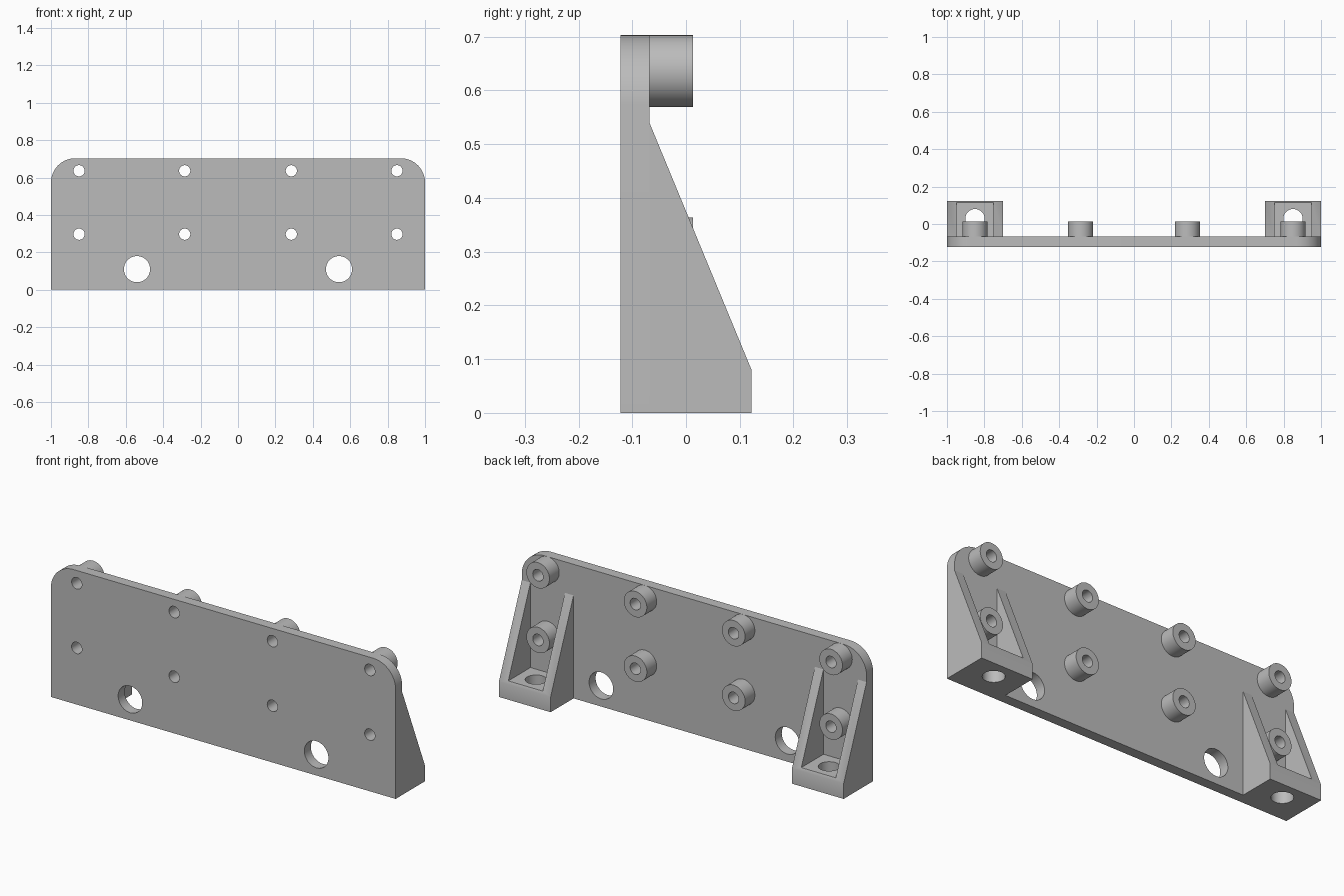
import bpy
import bmesh
from math import sin, cos, pi, radians
from mathutils import Vector

cube = bpy.data.objects.get("Cube")
if cube:
    bpy.data.objects.remove(cube, do_unlink=True)

# One plain grey for the whole bracket
grey = bpy.data.materials.new("plain grey")
grey.use_nodes = True
COLOUR = (0.5, 0.5, 0.5, 1)
grey.diffuse_color = COLOUR
grey.node_tree.nodes["Principled BSDF"].inputs["Base Color"].default_value = COLOUR

FRONT, BACK, REAR = -0.122, -0.068, 0.122   # plate front, plate back, foot rear
HEIGHT, CORNER = 0.703, 0.13
HOLE, BOSS, PORT = 0.03, 0.067, 0.07
BOSS_X = (-0.85, -0.285, 0.285, 0.85)
BOSS_Z = (0.297, 0.636)

# Maps profile coordinates (u, v) and depth d to space
AXES = {
    "x": lambda u, v, d: Vector((d, u, v)),
    "y": lambda u, v, d: Vector((u, d, v)),
    "z": lambda u, v, d: Vector((u, v, d)),
}


def arc(cu, cv, radius, start, end, steps):
    angles = [start + (end - start) * i / steps for i in range(steps + 1)]
    return [(cu + radius * cos(a), cv + radius * sin(a)) for a in angles]


def circle(cu, cv, radius, sides=48):
    return arc(cu, cv, radius, 0, 2 * pi, sides)[:-1]


def prism(name, profile, axis, low, high):
    """Extrude a closed profile along an axis."""
    place = AXES[axis]
    bm = bmesh.new()
    ends = [[bm.verts.new(place(u, v, d)) for u, v in profile] for d in (low, high)]
    for end in ends:
        bm.faces.new(end)
    count = len(profile)
    for i in range(count):
        j = (i + 1) % count
        bm.faces.new((ends[0][i], ends[0][j], ends[1][j], ends[1][i]))
    bmesh.ops.recalc_face_normals(bm, faces=bm.faces)
    mesh = bpy.data.meshes.new(name)
    bm.to_mesh(mesh)
    bm.free()
    mesh.materials.append(grey)
    obj = bpy.data.objects.new(name, mesh)
    bpy.context.collection.objects.link(obj)
    return obj


def select(obj):
    bpy.ops.object.select_all(action="DESELECT")
    obj.select_set(True)
    bpy.context.view_layer.objects.active = obj


def cut(obj, cutters):
    """Subtract the cutters, then shade the round walls smooth."""
    select(obj)
    for cutter in cutters:
        mod = obj.modifiers.new("cut", "BOOLEAN")
        mod.operation = "DIFFERENCE"
        mod.solver = "EXACT"
        mod.object = cutter
        bpy.ops.object.modifier_apply(modifier=mod.name)
        bpy.data.objects.remove(cutter, do_unlink=True)
    select(obj)
    bpy.ops.object.shade_smooth_by_angle(angle=radians(30))


# Back plate with rounded top corners, screw holes and two large ports
outline = [(-1, 0), (1, 0)]
outline += arc(1 - CORNER, HEIGHT - CORNER, CORNER, 0, pi / 2, 16)
outline += arc(CORNER - 1, HEIGHT - CORNER, CORNER, pi / 2, pi, 16)
plate = prism("mounting_plate", outline, "y", FRONT, BACK)
holes = [prism("hole_cutter", circle(x, z, HOLE), "y", -0.3, 0.3)
         for x in BOSS_X for z in BOSS_Z]
holes += [prism("port_cutter", circle(x, 0.11, PORT), "y", -0.3, 0.3)
          for x in (-0.54, 0.54)]
cut(plate, holes)

# Hollow standoffs on the rear of the plate
for row, z in zip(("lower", "upper"), BOSS_Z):
    for number, x in enumerate(BOSS_X, 1):
        boss = prism(f"{row}_standoff_{number}", circle(x, z, BOSS), "y", BACK, 0.013)
        cut(boss, [prism("bore_cutter", circle(x, z, HOLE), "y", -0.3, 0.3)])

# Gusseted feet: a sloping block, hollowed between two side walls
gusset = [(BACK, 0), (REAR, 0), (REAR, 0.08), (BACK, 0.54)]
pocket = [(-0.2, 0.095), (0.3, 0.095), (0.3, 0.8), (-0.2, 0.8)]
for name, side in (("left_foot", 1), ("right_foot", -1)):
    low, high = sorted((0.70 * side, side))
    foot = prism(name, gusset, "x", low, high)
    cut(foot, [
        prism("pocket_cutter", pocket, "x", low + 0.05, high - 0.05),
        prism("bolt_cutter", circle(0.85 * side, 0.028, 0.052), "z", -0.1, 0.2),
    ])
